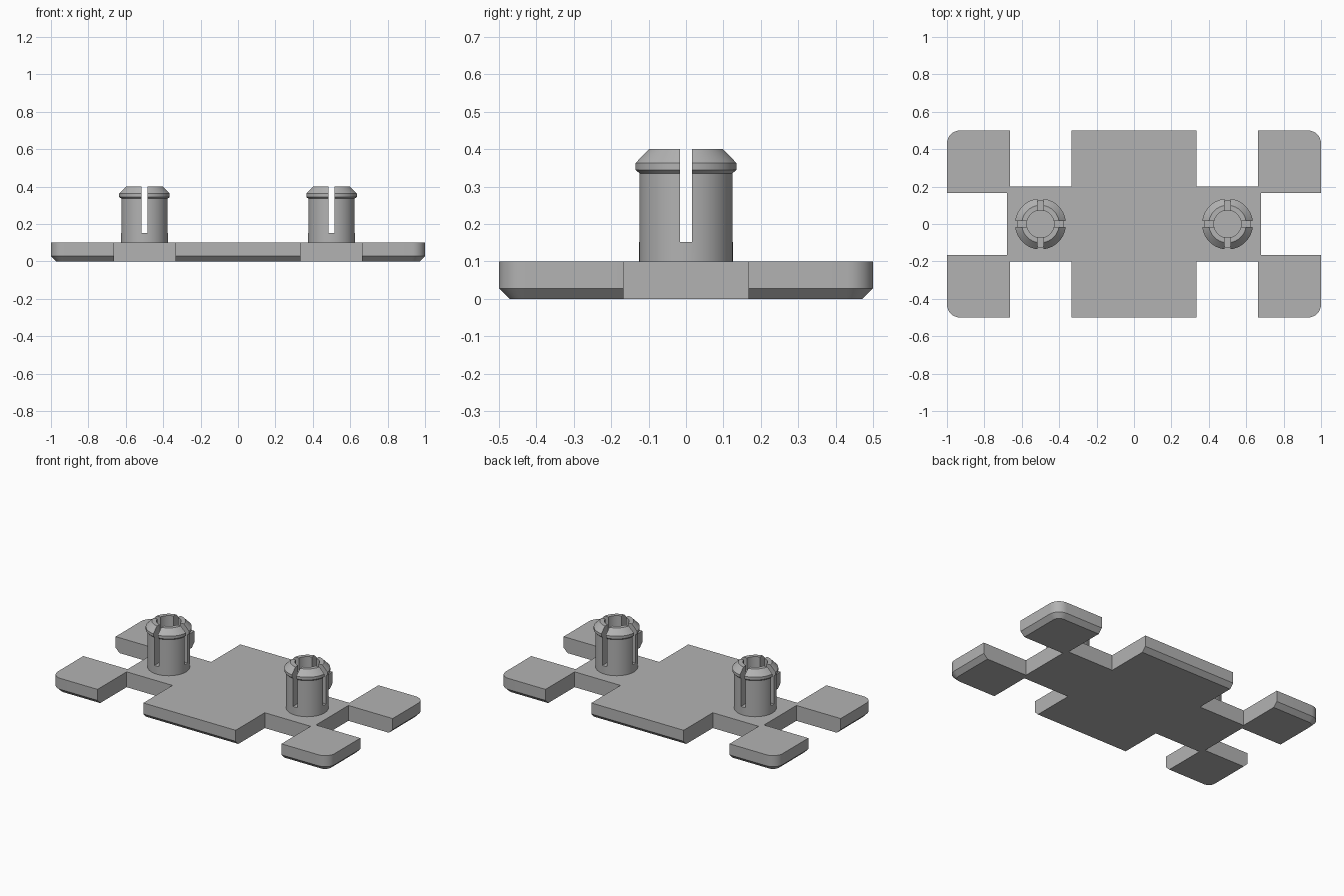
import bpy, bmesh
from math import cos, sin, pi

cube = bpy.data.objects.get("Cube")
if cube:
    bpy.data.objects.remove(cube, do_unlink=True)

grey = bpy.data.materials.new("light grey")
grey.use_nodes = True
colour = (0.45, 0.45, 0.45, 1)
grey.diffuse_color = colour
grey.node_tree.nodes["Principled BSDF"].inputs["Base Color"].default_value = colour


def make_object(name, bm):
    bmesh.ops.recalc_face_normals(bm, faces=bm.faces)
    mesh = bpy.data.meshes.new(name)
    bm.to_mesh(mesh)
    bm.free()
    mesh.materials.append(grey)
    obj = bpy.data.objects.new(name, mesh)
    bpy.context.collection.objects.link(obj)
    return obj


def activate(obj):
    bpy.ops.object.select_all(action='DESELECT')
    obj.select_set(True)
    bpy.context.view_layer.objects.active = obj


def cut_box(obj, low, high):
    """Cut an axis-aligned box out of the object."""
    bm = bmesh.new()
    bmesh.ops.create_cube(bm, size=1)
    for v in bm.verts:
        v.co = [(a + b) / 2 + c * (b - a) for a, b, c in zip(low, high, v.co)]
    cutter = make_object("cutter", bm)
    cutter.hide_render = True
    mod = obj.modifiers.new("cut", 'BOOLEAN')
    mod.operation, mod.solver, mod.object = 'DIFFERENCE', 'EXACT', cutter
    activate(obj)
    bpy.ops.object.modifier_apply(modifier=mod.name)
    bpy.data.objects.remove(cutter, do_unlink=True)


def smooth(obj):
    activate(obj)
    bpy.ops.object.shade_smooth_by_angle(angle=pi / 9)


def rounded_rectangle(bm, inset, z, radius=0.07, steps=8):
    """Ring of vertices around the plate outline, moved in by inset."""
    ring = []
    for quarter, (sx, sy) in enumerate([(1, 1), (-1, 1), (-1, -1), (1, -1)]):
        for i in range(steps + 1):
            a = (quarter + i / steps) * pi / 2
            r = radius - inset
            ring.append(bm.verts.new((sx * (1 - radius) + r * cos(a),
                                      sy * (0.5 - radius) + r * sin(a), z)))
    return ring


# Base plate with rounded corners and a bevelled lower rim
bm = bmesh.new()
rings = [rounded_rectangle(bm, inset, z)
         for inset, z in [(0.028, 0), (0, 0.028), (0, 0.1)]]
count = len(rings[0])
for lower, upper in zip(rings, rings[1:]):
    for i in range(count):
        j = (i + 1) % count
        bm.faces.new((lower[i], lower[j], upper[j], upper[i]))
bm.faces.new(rings[0])
bm.faces.new(rings[-1])
plate = make_object("base_plate", bm)

# Notches in the ends and the long sides
for s in (-1, 1):
    xs = sorted((s * 0.68, s * 1.2))
    cut_box(plate, (xs[0], -1 / 6, -1), (xs[1], 1 / 6, 1))
    for t in (-1, 1):
        xs = sorted((s / 3, s * 0.664))
        ys = sorted((t * 0.2, t * 0.8))
        cut_box(plate, (xs[0], ys[0], -1), (xs[1], ys[1], 1))
smooth(plate)

# Hollow snap pegs: turned profile, then two crossed slots
PROFILE = [(0.073, 0.09), (0.125, 0.09), (0.125, 0.335), (0.136, 0.345),
           (0.136, 0.363), (0.1, 0.4), (0.073, 0.4)]
SIDES = 64
for name, x in (("right_peg", -0.5), ("left_peg", 0.5)):
    bm = bmesh.new()
    rings = [[bm.verts.new((x + r * cos(2 * pi * k / SIDES),
                            r * sin(2 * pi * k / SIDES), z))
              for k in range(SIDES)] for r, z in PROFILE]
    for i, ring in enumerate(rings):
        above = rings[(i + 1) % len(rings)]
        for k in range(SIDES):
            n = (k + 1) % SIDES
            bm.faces.new((ring[k], ring[n], above[n], above[k]))
    peg = make_object(name, bm)
    cut_box(peg, (x - 0.016, -0.3, 0.152), (x + 0.016, 0.3, 0.6))
    cut_box(peg, (x - 0.3, -0.016, 0.152), (x + 0.3, 0.016, 0.6))
    smooth(peg)
